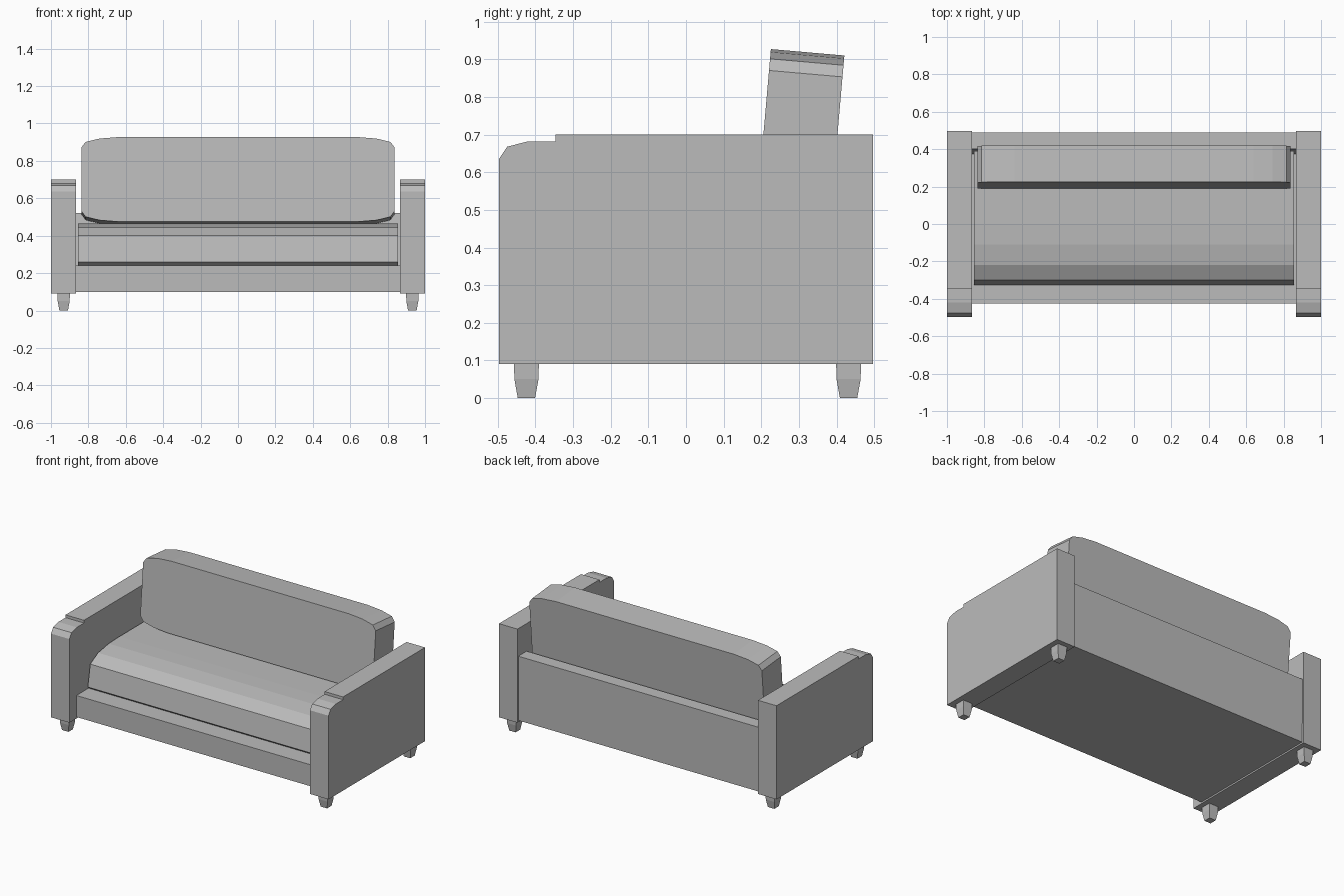
import bpy, bmesh
from math import radians
from mathutils import Matrix

cube = bpy.data.objects.get("Cube")
if cube:
    bpy.data.objects.remove(cube)

grey = bpy.data.materials.new("plain grey")
grey.use_nodes = True
GREY = (0.5, 0.5, 0.5, 1)
grey.diffuse_color = GREY
grey.node_tree.nodes["Principled BSDF"].inputs["Base Color"].default_value = GREY


def finish(name, bm):
    bmesh.ops.recalc_face_normals(bm, faces=bm.faces)
    mesh = bpy.data.meshes.new(name)
    bm.to_mesh(mesh)
    bm.free()
    mesh.materials.append(grey)
    obj = bpy.data.objects.new(name, mesh)
    bpy.context.collection.objects.link(obj)
    return obj


def extrude(name, points, step, matrix=None):
    """Fill a closed outline and push it along step."""
    bm = bmesh.new()
    face = bm.faces.new([bm.verts.new(p) for p in points])
    result = bmesh.ops.extrude_face_region(bm, geom=[face])
    moved = [v for v in result["geom"] if isinstance(v, bmesh.types.BMVert)]
    bmesh.ops.translate(bm, verts=moved, vec=step)
    if matrix:
        bm.transform(matrix)
    return finish(name, bm)


def side_profile(name, profile, x0, x1):
    return extrude(name, [(x0, y, z) for y, z in profile], (x1 - x0, 0, 0))


def leg(name, x, y):
    """Square leg with a straight top and a tapered foot."""
    bm = bmesh.new()
    rings = []
    for half, z in ((0.023, 0), (0.032, 0.05), (0.033, 0.09)):
        corners = ((-1, -1), (1, -1), (1, 1), (-1, 1))
        rings.append([bm.verts.new((x + half * a, y + half * b, z)) for a, b in corners])
    bm.faces.new(rings[0])
    bm.faces.new(rings[-1])
    for low, high in zip(rings, rings[1:]):
        for i in range(4):
            j = (i + 1) % 4
            bm.faces.new((low[i], low[j], high[j], high[i]))
    finish(name, bm)


# Arms with a stepped, rounded front
arm = [(-0.497, 0.09), (0.497, 0.09), (0.497, 0.70), (-0.347, 0.70),
       (-0.347, 0.682), (-0.42, 0.682), (-0.475, 0.668), (-0.497, 0.635)]
for side, s in (("left", 1), ("right", -1)):
    side_profile(side + "_arm", arm, s * 0.867, s * 1.0)
    leg(side + "_front_leg", s * 0.932, -0.424)
    leg(side + "_back_leg", s * 0.932, 0.432)

# Base frame and low back panel
side_profile("base", [(-0.425, 0.10), (0.45, 0.10), (0.45, 0.24), (-0.425, 0.24)], -0.867, 0.867)
side_profile("back_panel", [(0.36, 0.10), (0.485, 0.10), (0.488, 0.52), (0.402, 0.52)], -0.867, 0.867)

# Seat cushion with a rolled front
seat = [(-0.30, 0.24), (-0.325, 0.26), (-0.30, 0.40), (-0.22, 0.443),
        (-0.11, 0.461), (0.0, 0.465), (0.39, 0.465), (0.37, 0.24)]
side_profile("seat_cushion", seat, -0.855, 0.855)

# Back cushion with rounded corners, leaning back
corner = [(0.838, 0.397), (0.815, 0.428), (0.74, 0.446), (0.64, 0.454)]
HEIGHT = 0.454
right_half = [(x, HEIGHT - h) for x, h in reversed(corner)] + corner
outline = right_half + [(-x, h) for x, h in reversed(right_half)]
lean = Matrix.Translation((0, 0.186, 0.475)) @ Matrix.Rotation(radians(-5), 4, "X")
extrude("back_cushion", [(x, 0, h) for x, h in outline], (0, 0.196, 0), lean)
